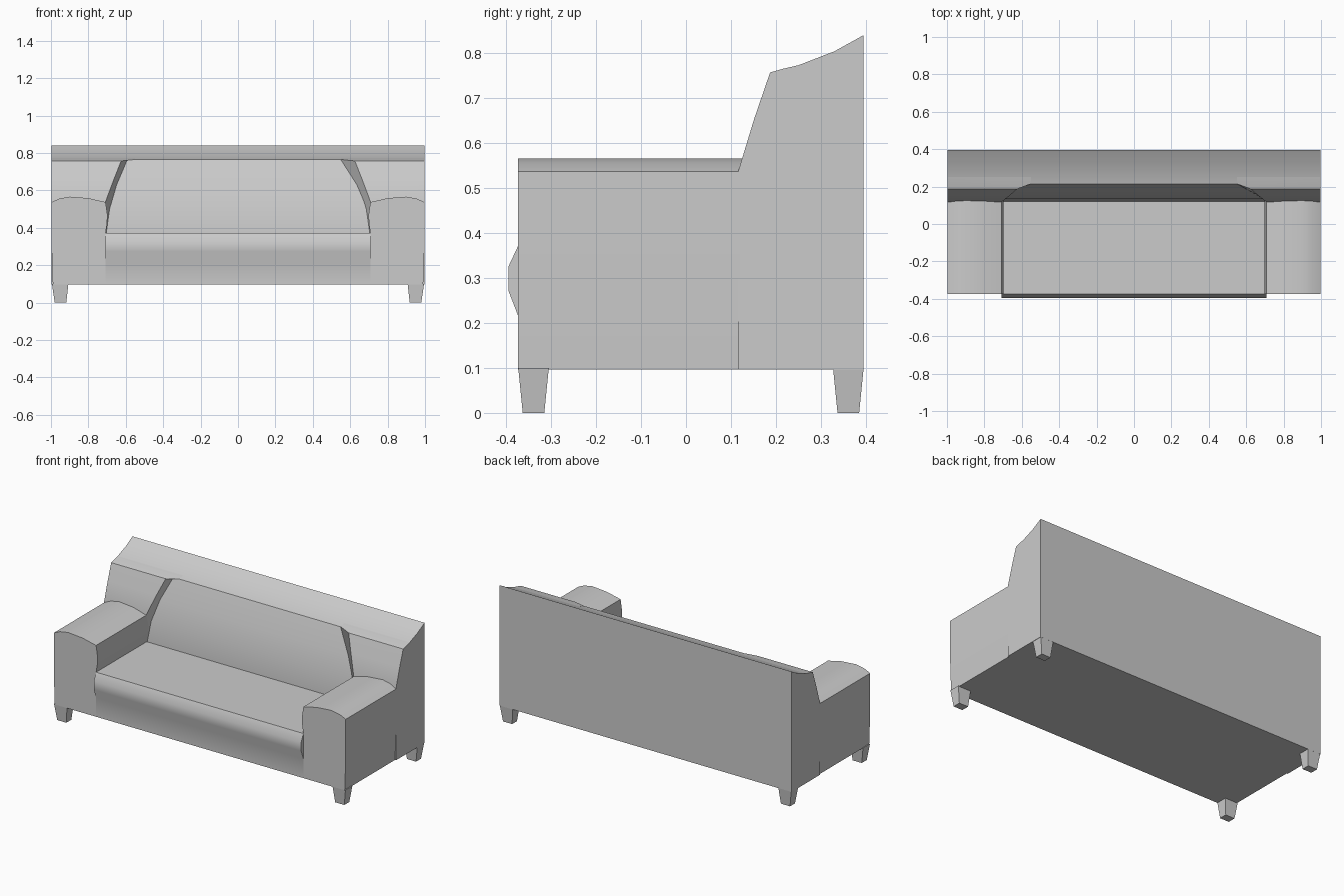
import bpy, bmesh
from mathutils import Vector

cube = bpy.data.objects.get("Cube")
if cube:
    bpy.data.objects.remove(cube, do_unlink=True)

fabric = bpy.data.materials.new("grey_fabric")
fabric.use_nodes = True
colour = (0.6, 0.6, 0.6, 1)
fabric.diffuse_color = colour
fabric.node_tree.nodes["Principled BSDF"].inputs["Base Color"].default_value = colour


def loft(name, ring_a, ring_b, angle=0.6):
    """Closed solid between two matching outlines."""
    bm = bmesh.new()
    a = [bm.verts.new(p) for p in ring_a]
    b = [bm.verts.new(p) for p in ring_b]
    bm.faces.new(a)
    bm.faces.new(b[::-1])
    n = len(a)
    for i in range(n):
        j = (i + 1) % n
        bm.faces.new((a[j], a[i], b[i], b[j]))
    bmesh.ops.recalc_face_normals(bm, faces=bm.faces)
    mesh = bpy.data.meshes.new(name)
    bm.to_mesh(mesh)
    bm.free()
    mesh.materials.append(fabric)
    obj = bpy.data.objects.new(name, mesh)
    bpy.context.collection.objects.link(obj)
    bpy.ops.object.select_all(action='DESELECT')
    obj.select_set(True)
    bpy.context.view_layer.objects.active = obj
    bpy.ops.object.shade_smooth_by_angle(angle=angle)
    return obj


def across(name, profile, half):
    """Extrude a (y, z) profile across the width."""
    return loft(name, [(-half, y, z) for y, z in profile],
                [(half, y, z) for y, z in profile])


BASE, FRONT, BACK = 0.097, -0.373, 0.395

# Seat with the rolled front edge
across("seat", [(0.2, BASE), (FRONT, BASE), (FRONT, 0.215), (-0.395, 0.272),
                (-0.395, 0.325), (FRONT, 0.372), (0.2, 0.372)], 0.708)

# Full-width backrest with the sloping top
across("backrest", [(BACK, BASE), (BACK, 0.84), (0.33, 0.804), (0.25, 0.773),
                    (0.215, 0.764), (0.167, 0.63), (0.135, 0.5),
                    (0.12, 0.372), (0.12, BASE)], 0.997)

arm_outline = [(0.99, BASE), (0.997, 0.3), (0.997, 0.537), (0.955, 0.556), (0.9, 0.566),
               (0.8, 0.558), (0.708, 0.537), (0.698, 0.47), (0.7, 0.42),
               (0.708, 0.37), (0.708, BASE)]

# Shoulder rows: inner x, y, z
shoulder_rows = [(0.708, 0.117, BASE), (0.708, 0.117, 0.54), (0.665, 0.152, 0.655),
                 (0.625, 0.187, 0.757), (0.55, 0.215, 0.765),
                 (0.55, 0.25, 0.773), (0.708, 0.25, BASE)]

for side, label in ((1, "left"), (-1, "right")):
    # Arm with the rounded top
    loft(label + "_arm", [(side * x, FRONT, z) for x, z in arm_outline],
         [(side * x, 0.17, z) for x, z in arm_outline])
    # Raised back panel behind each arm
    loft(label + "_shoulder", [(side * 0.997, y, z) for x, y, z in shoulder_rows],
         [(side * x, y, z) for x, y, z in shoulder_rows])
    # Tapered legs
    for y0, y1, end in ((FRONT, -0.305, "front"), (0.327, BACK, "back")):
        def ring(x0, x1, inset, z):
            return [(side * x0, y0 + inset, z), (side * x1, y0 + inset, z),
                    (side * x1, y1 - inset, z), (side * x0, y1 - inset, z)]
        loft(f"{label}_{end}_leg", ring(0.907, 0.995, 0, BASE + 0.003),
             ring(0.918, 0.98, 0.01, 0), 0.3)
